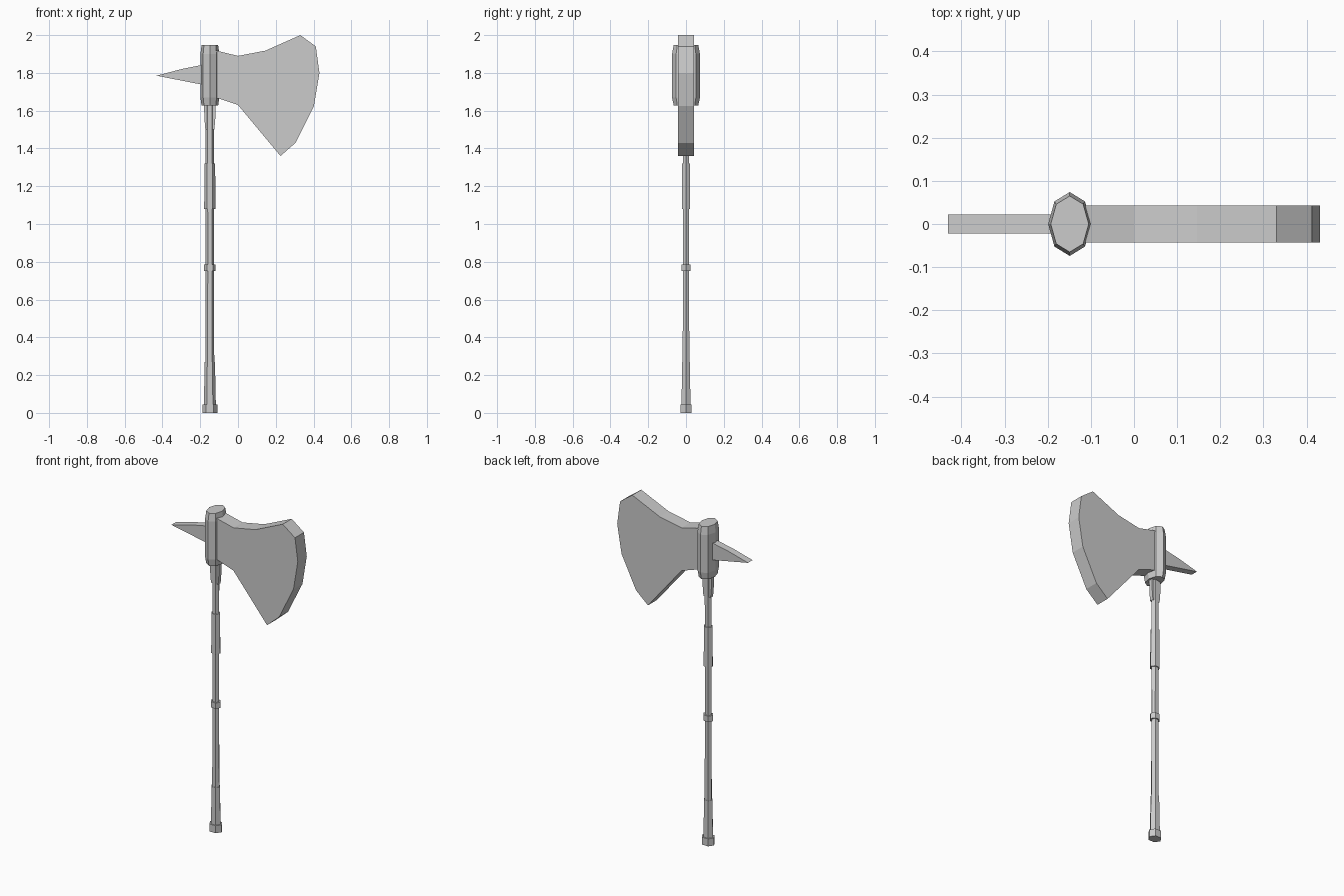
import bpy, bmesh, math

if "Cube" in bpy.data.objects:
    bpy.data.objects.remove(bpy.data.objects["Cube"])

CX = -0.149  # axis of the shaft


def finish(name, bm):
    bmesh.ops.recalc_face_normals(bm, faces=bm.faces)
    me = bpy.data.meshes.new(name)
    bm.to_mesh(me)
    bm.free()
    ob = bpy.data.objects.new(name, me)
    bpy.context.collection.objects.link(ob)
    return ob


def loft(name, rings, sides):
    """Stack of elliptical rings (z, rx, ry) around the shaft axis."""
    bm = bmesh.new()
    loops = []
    for z, rx, ry in rings:
        loops.append([bm.verts.new((CX + rx * math.cos(2 * math.pi * i / sides),
                                    ry * math.sin(2 * math.pi * i / sides), z))
                      for i in range(sides)])
    for a, b in zip(loops, loops[1:]):
        for i in range(sides):
            j = (i + 1) % sides
            bm.faces.new((a[i], a[j], b[j], b[i]))
    bm.faces.new(loops[0])
    bm.faces.new(loops[-1])
    return finish(name, bm)


def plate(name, outline, half):
    """Front profile (x, z) extruded evenly to both sides of y = 0."""
    bm = bmesh.new()
    face = bm.faces.new([bm.verts.new((x, -half, z)) for x, z in outline])
    ext = bmesh.ops.extrude_face_region(bm, geom=[face])
    for v in ext["geom"]:
        if isinstance(v, bmesh.types.BMVert):
            v.co.y = half
    return finish(name, bm)


# Six-sided shaft parts: (name, [(z, radius), ...])
for name, rings in (
    ("pommel", [(0, 0.04), (0.045, 0.04)]),
    ("lower_grip", [(0.03, 0.032), (0.27, 0.027)]),
    ("shaft", [(0.02, 0.024), (0.8, 0.022), (1.7, 0.023)]),
    ("middle_ring", [(0.75, 0.031), (0.785, 0.031)]),
    ("upper_grip", [(1.08, 0.030), (1.32, 0.028)]),
):
    loft(name, [(z, r, r * 0.866) for z, r in rings], 6)

# Eight-sided socket with bevelled ends
loft("axe_socket", [(1.628, 0.044, 0.065), (1.67, 0.05, 0.074),
                    (1.90, 0.05, 0.074), (1.947, 0.044, 0.065)], 8)

# Blade
plate("blade", [(-0.14, 1.925), (-0.103, 1.915), (0, 1.89), (0.146, 1.918),
                (0.33, 2.0), (0.412, 1.94), (0.431, 1.80), (0.402, 1.625),
                (0.305, 1.43), (0.225, 1.36), (0, 1.63), (-0.103, 1.665),
                (-0.14, 1.67)], 0.043)

# Back spike
plate("back_spike", [(-0.16, 1.848), (-0.20, 1.84), (-0.30, 1.82),
                     (-0.431, 1.785), (-0.20, 1.74), (-0.16, 1.732)], 0.022)

# Tapered straps below the socket, one on each side of the shaft
for side, name in ((-1, "rear_strap"), (1, "front_strap")):
    plate(name, [(CX + side * x, z) for x, z in
                 ((0.015, 1.65), (0.031, 1.65), (0.029, 1.56),
                  (0.024, 1.50), (0.015, 1.50))], 0.012)
